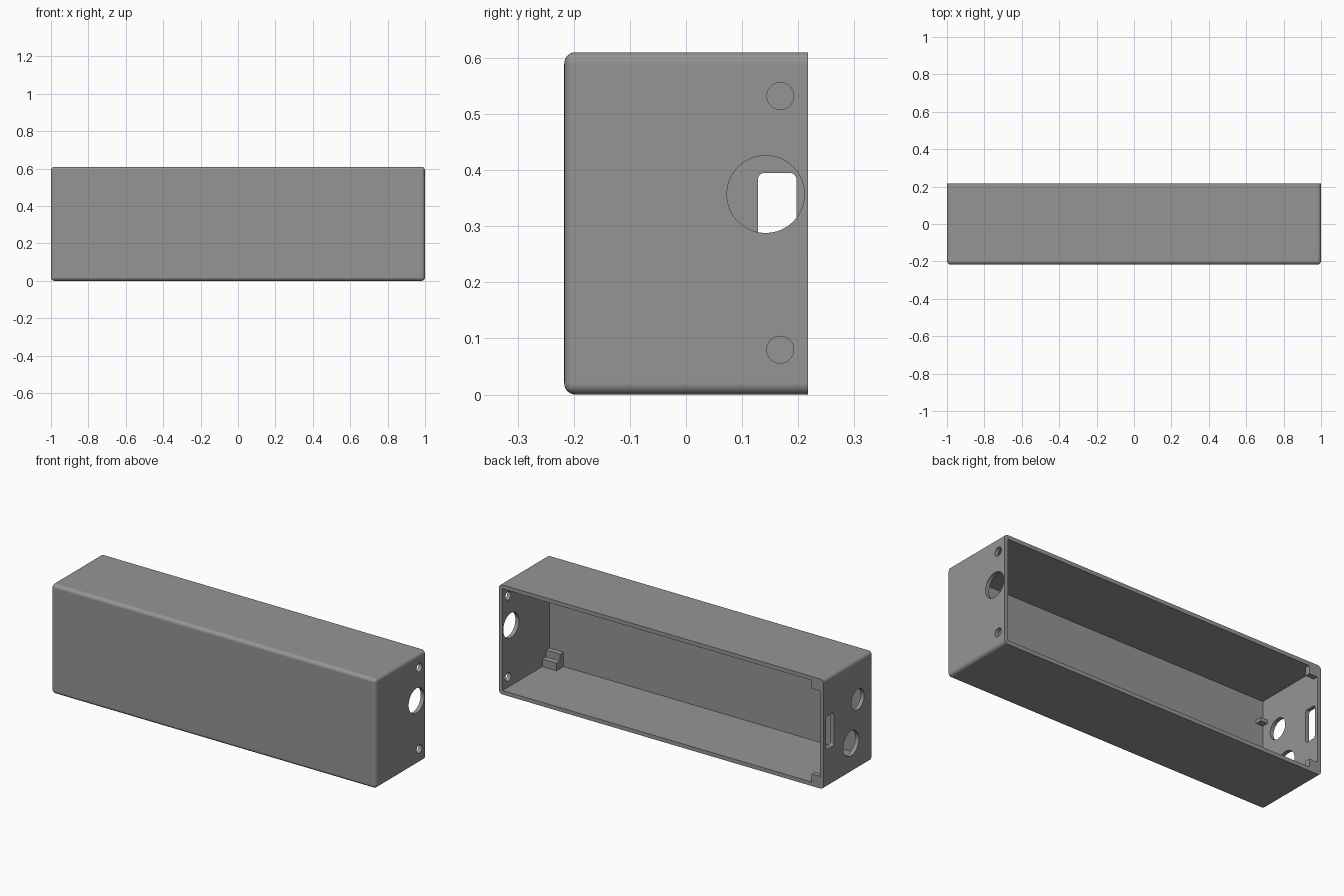
import bpy, bmesh, math
from mathutils import Matrix

if "Cube" in bpy.data.objects:
    bpy.data.objects.remove(bpy.data.objects["Cube"])

X, Y, H = 1.0, 0.217, 0.61      # half length, half depth, height
T = 0.022                       # wall thickness
R = 0.02                        # outer edge radius

grey = bpy.data.materials.new("mid grey plastic")
grey.diffuse_color = (0.3, 0.3, 0.3, 1)
grey.use_nodes = True
grey.node_tree.nodes["Principled BSDF"].inputs["Base Color"].default_value = grey.diffuse_color


def finish(name, bm):
    bmesh.ops.recalc_face_normals(bm, faces=bm.faces)
    mesh = bpy.data.meshes.new(name)
    bm.to_mesh(mesh)
    bm.free()
    ob = bpy.data.objects.new(name, mesh)
    bpy.context.collection.objects.link(ob)
    mesh.materials.append(grey)
    return ob


def box(name, x0, x1, y0, y1, z0, z1, radius=0, pick=None):
    """Box between two corners; edges chosen by pick are rounded."""
    bm = bmesh.new()
    bmesh.ops.create_cube(bm, size=1)
    for v in bm.verts:
        v.co = (x1 if v.co.x > 0 else x0,
                y1 if v.co.y > 0 else y0,
                z1 if v.co.z > 0 else z0)
    if radius:
        edges = [e for e in bm.edges if pick(e.verts[0].co, e.verts[1].co)]
        bmesh.ops.bevel(bm, geom=edges, offset=radius, segments=6,
                        profile=0.5, affect='EDGES')
    return finish(name, bm)


def drill(name, x, y, z, r):
    """Round cutter along x."""
    bm = bmesh.new()
    m = Matrix.Translation((x, y, z)) @ Matrix.Rotation(math.pi / 2, 4, 'Y')
    bmesh.ops.create_cone(bm, cap_ends=True, segments=48, radius1=r,
                          radius2=r, depth=0.12, matrix=m)
    return finish(name, bm)


def cut(target, cutter):
    cutter.hide_render = True
    mod = target.modifiers.new("cut", 'BOOLEAN')
    mod.operation = 'DIFFERENCE'
    mod.solver = 'EXACT'
    mod.object = cutter
    bpy.context.view_layer.objects.active = target
    bpy.ops.object.modifier_apply(modifier=mod.name)
    bpy.data.objects.remove(cutter, do_unlink=True)


# Case body: every edge rounded except the rim at the open back
body = box("case_body", -X, X, -Y, Y, 0, H, R,
           lambda a, b: not (a.y > 0 and b.y > 0))
cut(body, box("cavity_cutter", -X + T, X - T, -Y + T, Y + 0.1, T, H - T))

# Right end: large socket hole and two screw holes
cut(body, drill("socket_cutter", X, 0.142, 0.357, 0.069))
for z in (0.08, 0.532):
    cut(body, drill("screw_cutter", X, 0.168, z, 0.024))

# Left end: two round holes and a rounded slot
cut(body, drill("upper_hole_cutter", -X, -0.083, 0.387, 0.057))
cut(body, drill("lower_hole_cutter", -X, -0.024, 0.165, 0.069))
cut(body, box("slot_cutter", -X - 0.06, -X + 0.06, 0.128, 0.197, 0.213, 0.395,
              0.012, lambda a, b: abs(a.x - b.x) > 0.05))

bpy.ops.object.select_all(action='DESELECT')
body.select_set(True)
bpy.context.view_layer.objects.active = body
bpy.ops.object.shade_smooth_by_angle(angle=math.radians(30))
wn = body.modifiers.new("flat_normals", 'WEIGHTED_NORMAL')
wn.keep_sharp = True

E = 0.005  # overlap into the walls

# Corner tabs in the opening at the left end
for name, z0, z1 in (("lower_tab", T - E, T + 0.045),
                     ("upper_tab", H - T - 0.045, H - T + E)):
    box(name, -X + T - E, -X + T + 0.052, Y - 0.028, Y, z0, z1)

# Two-step support in the lower right corner of the cavity
box("step_low", 0.891, X - T + E, -Y + T - E, -0.132, T - E, 0.064)
box("step_high", 0.891, X - T + E, -Y + T - E, -0.165, 0.06, 0.102)

# Small ledge in the left corner of the cavity
box("corner_ledge", -X + T - E, -X + T + 0.042, -Y + T - E, -Y + T + 0.034,
    0.45, 0.47)
